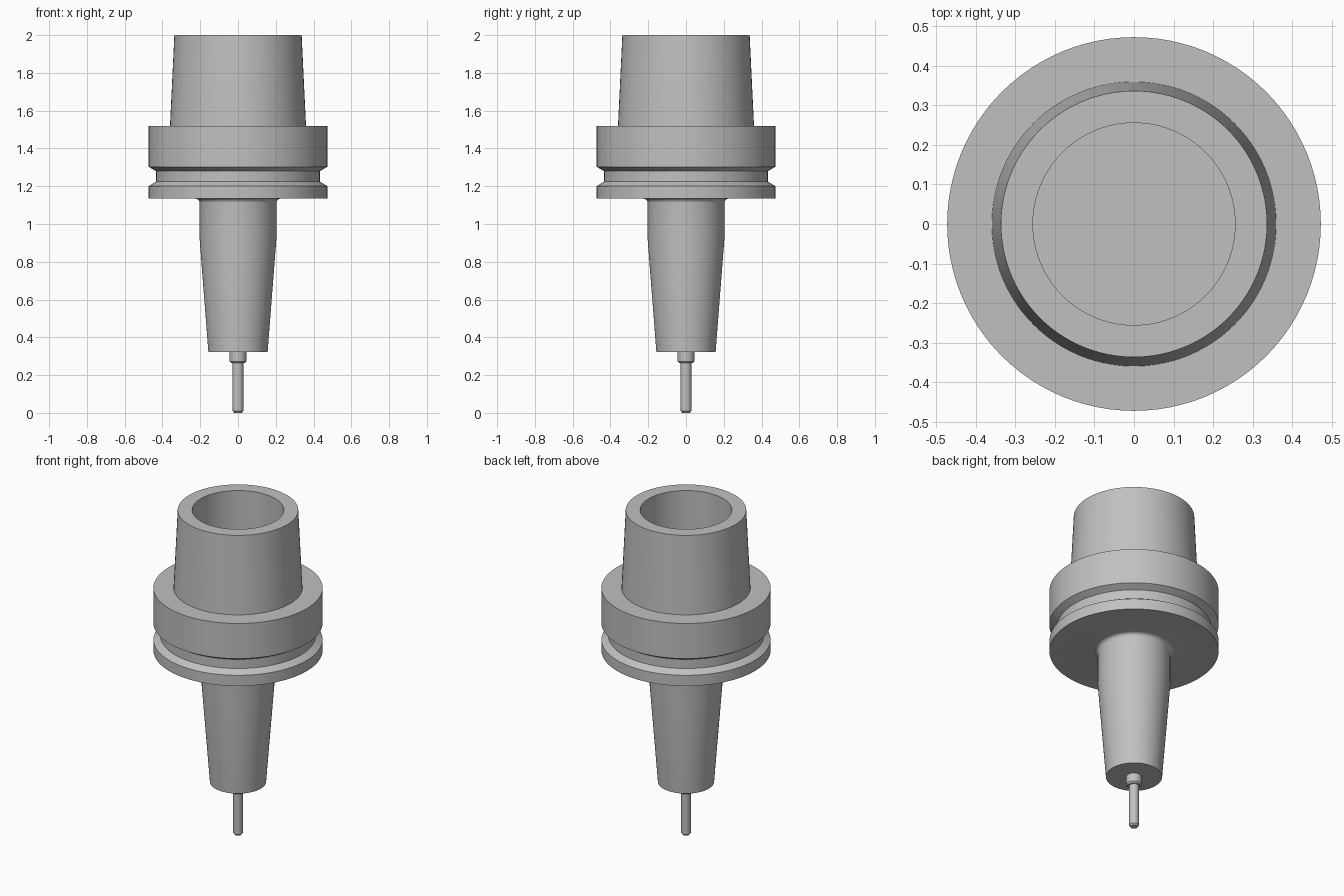
import bpy, bmesh, math

if "Cube" in bpy.data.objects:
    bpy.data.objects.remove(bpy.data.objects["Cube"])

steel = bpy.data.materials.new("brushed steel grey")
steel.use_nodes = True
colour = (0.53, 0.53, 0.53, 1)
steel.diffuse_color = colour
steel.node_tree.nodes["Principled BSDF"].inputs["Base Color"].default_value = colour


def lathe(name, profile, sides=96):
    """Spin a closed (radius, height) profile, on-axis at both ends, about z."""
    bm = bmesh.new()
    verts = [bm.verts.new((r, 0, z)) for r, z in profile]
    edges = [bm.edges.new(pair) for pair in zip(verts, verts[1:])]
    bmesh.ops.spin(bm, geom=verts + edges, cent=(0, 0, 0), axis=(0, 0, 1),
                   angle=math.tau, steps=sides, use_duplicate=False)
    bmesh.ops.remove_doubles(bm, verts=bm.verts, dist=1e-5)
    bmesh.ops.recalc_face_normals(bm, faces=bm.faces)
    mesh = bpy.data.meshes.new(name)
    bm.to_mesh(mesh)
    bm.free()
    mesh.materials.append(steel)
    obj = bpy.data.objects.new(name, mesh)
    bpy.context.collection.objects.link(obj)
    bpy.ops.object.select_all(action="DESELECT")
    obj.select_set(True)
    bpy.context.view_layer.objects.active = obj
    bpy.ops.object.shade_smooth_by_angle(angle=math.radians(25))
    return obj


# Fillet between the nose and the underside of the flange
fillet_r = 0.022
fillet = [(0.203 + fillet_r * (1 - math.cos(a)), 1.134 - fillet_r * (1 - math.sin(a)))
          for a in (math.pi / 2 * i / 6 for i in range(7))]

# Holder body: tapered nose, grooved flange, hollow tapered shank
lathe("holder_body", [
    (0, 0.323), (0.157, 0.323), (0.203, 0.92), *fillet,
    (0.473, 1.134), (0.473, 1.2), (0.434, 1.224), (0.434, 1.28),
    (0.473, 1.303), (0.473, 1.52), (0.36, 1.52), (0.337, 2),
    (0.256, 2), (0.256, 1.52), (0, 1.52),
])

# Cutting tool: collar, slim shaft and chamfered tip
lathe("cutting_tool", [
    (0, 0.33), (0.044, 0.33), (0.044, 0.272), (0.036, 0.263), (0.028, 0.263),
    (0.028, 0.01), (0.02, 0), (0, 0),
], sides=48)
